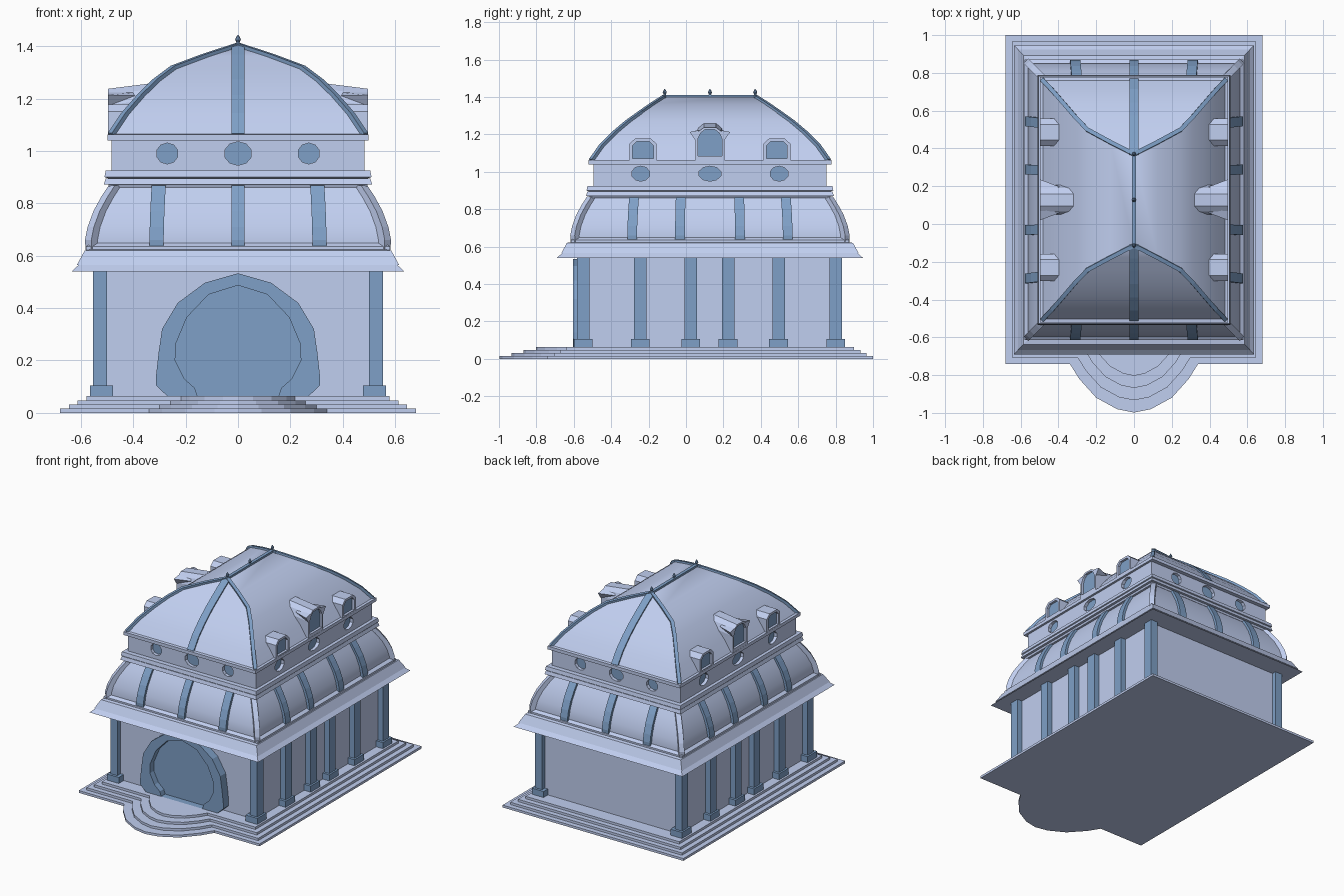
import bpy, bmesh
from math import cos, sin, pi
from mathutils import Vector as V

if "Cube" in bpy.data.objects:
    bpy.data.objects.remove(bpy.data.objects["Cube"])

CY = 0.128  # centre of the building in y


def colour(name, rgb):
    m = bpy.data.materials.new(name)
    m.diffuse_color = (*rgb, 1)
    m.use_nodes = True
    m.node_tree.nodes["Principled BSDF"].inputs["Base Color"].default_value = m.diffuse_color
    return m


LIGHT = colour("light_blue", (0.53, 0.62, 0.87))
DARK = colour("dark_blue", (0.21, 0.35, 0.57))


def loft(name, rings, mat=LIGHT, end_mat=None, smooth=False):
    """Skin a list of equal point rings and cap both ends."""
    bm = bmesh.new()
    vs = [[bm.verts.new(p) for p in r] for r in rings]
    n = len(rings[0])
    for a, b in zip(vs, vs[1:]):
        for i in range(n):
            bm.faces.new((a[i], a[(i + 1) % n], b[(i + 1) % n], b[i]))
    bm.faces.new(vs[0][::-1])
    cap = bm.faces.new(vs[-1])
    cap.material_index = 1 if end_mat else 0
    bmesh.ops.recalc_face_normals(bm, faces=bm.faces)
    me = bpy.data.meshes.new(name)
    bm.to_mesh(me)
    bm.free()
    me.materials.append(mat)
    if end_mat:
        me.materials.append(end_mat)
    ob = bpy.data.objects.new(name, me)
    bpy.context.collection.objects.link(ob)
    if smooth:
        bpy.ops.object.select_all(action='DESELECT')
        ob.select_set(True)
        bpy.context.view_layer.objects.active = ob
        bpy.ops.object.shade_smooth_by_angle(angle=0.6)
    return ob


def rect(hx, hy, z):
    return [(sx * hx, CY + sy * hy, z) for sx, sy in ((-1, -1), (1, -1), (1, 1), (-1, 1))]


def tiers(name, prof, dy, **kw):
    """Rectangular tier from (half width, z) pairs; half length = half width + dy."""
    return loft(name, [rect(h, h + dy, z) for h, z in prof], **kw)


def box(name, x, y, z0, z1, wx, wy, mat):
    return loft(name, [[(x + a * wx / 2, y + b * wy / 2, z) for a, b in
                ((-1, -1), (1, -1), (1, 1), (-1, 1))] for z in (z0, z1)], mat)


def strip(name, pts, w, t, mat=DARK):
    """Raised rib along pts with half-width vector w and outward thickness t."""
    w, t = V(w), V(t)
    return loft(name, [[V(p) - w - t, V(p) + w - t, V(p) + w + t, V(p) - w + t] for p in pts], mat)


def mirror(half):
    """Close a right-half outline (bottom to top) across u = 0."""
    return half + [(-u, z) for u, z in reversed(half) if u > 0]


# stepped plinth with rounded entrance apron
for k in range(4):
    i = 0.034 * k
    apron = [(-.34, -.74), (-.29, -.82), (-.2, -.92), (-.09, -.98), (0, -.998),
             (.09, -.98), (.2, -.92), (.29, -.82), (.34, -.74)]
    s = 1 - 0.12 * k
    ring = [(x * s, -.74 + i + (y + .74) * s) for x, y in apron]
    hx = .68 - i
    ring += [(hx, -.74 + i), (hx, 1 - i), (-hx, 1 - i), (-hx, -.74 + i)]
    loft(f"plinth_step_{k + 1}", [[(x, y, z) for x, y in ring] for z in (0.016 * k, 0.016 * (k + 1))])

# hall walls and pilasters
tiers("hall_walls", [(.515, .06), (.515, .56)], .16)
for s in (-1, 1):
    for y in (-.55, -.245, .025, .225, .495, .80):
        box("pilaster", s * .5265, y, .06, .56, .053, .066, DARK)
        box("pilaster_base", s * .521, y, .06, .105, .088, .1, DARK)

# horseshoe portal
outer = mirror([(.27, .064), (.313, .105), (.313, .14), (.303, .23), (.29, .32), (.23, .42), (.126, .497), (0, .533)])
inner = mirror([(.155, .064), (.165, .095), (.205, .13), (.24, .2), (.237, .265), (.195, .365), (.112, .452), (0, .487)])
loft("portal", [[(u, y, z) for u, z in pr] for pr, y in
                ((outer, -.53), (outer, -.605), (inner, -.605), (inner, -.562))], DARK)

# main cornice
tiers("cornice_lower", [(.6, .54), (.635, .54), (.6, .572), (.55, .572)], .183)
tiers("cornice_upper", [(.55, .565), (.615, .565), (.585, .62), (.55, .626)], .18)

# curved lower roof with corner ribs and dark ribs
tiers("lower_roof_sill", [(.58, .622), (.58, .635), (.56, .648)], .163)
curve = [(.558, .622), (.56, .66), (.55, .71), (.528, .77), (.498, .825), (.47, .868)]
tiers("lower_roof", curve, .163, smooth=True)
for sx in (-1, 1):
    for sy in (-1, 1):
        strip("lower_roof_corner_rib", [(sx * h, CY + sy * (h + .163), z) for h, z in curve],
              (sx * .012, -sy * .012, 0), (sx * .012, sy * .012, 0), LIGHT)
for s in (-1, 1):
    for x in (-.31, 0, .31):
        strip("lower_roof_rib", [(x * (.84 + .29 * h), CY + s * (h + .163), z) for h, z in curve],
              (.027 if x else .025, 0, 0), (0, s * .018, 0))
    for y in (-.415, -.16, .16, .415):
        strip("lower_roof_side_rib", [(s * h, CY + y * (.84 + .29 * h), z) for h, z in curve],
              (0, .026, 0), (s * .018, 0, 0))

# upper cornice
tiers("upper_cornice_lower", [(.49, .86), (.495, .872), (.512, .872), (.505, .895), (.48, .895)], .15)
tiers("upper_cornice_upper", [(.48, .89), (.51, .9), (.505, .925), (.48, .925)], .15)

# drum with recessed octagonal windows
drum = tiers("drum", [(.483, .92), (.483, 1.05)], .14)
cutters = []
for s in (-1, 1):
    for side in (False, True):
        for c in (-1, 0, 1):
            r = (.061 if side else .053) if c == 0 else (.05 if side else .042)
            rz = .045 if c == 0 and not side else .04
            oct_ = [(r * cos(pi * (k + .5) / 5), .99 + rz * sin(pi * (k + .5) / 5)) for k in range(10)]

            def ring(d):
                if side:
                    return [(s * (.483 + d), CY + c * .37 + u, z) for u, z in oct_]
                return [(c * .27 + u, CY + s * (.623 + d), z) for u, z in oct_]
            cutters.append(loft("window_cutter", [ring(-.03), ring(.05)]))
            loft("round_window", [ring(-.04), ring(-.022)], DARK)
bpy.context.view_layer.objects.active = drum
for c in cutters:
    c.hide_render = True
    m = drum.modifiers.new("window_cut", 'BOOLEAN')
    m.operation, m.solver, m.object = 'DIFFERENCE', 'EXACT', c
    bpy.ops.object.modifier_apply(modifier=m.name)
for c in cutters:
    bpy.data.objects.remove(c)
tiers("roof_eave", [(.48, 1.04), (.498, 1.04), (.498, 1.062), (.47, 1.066)], .152)

# domed hip roof
roof = [(.485, .635, 1.06), (.433, .58, 1.138), (.372, .51, 1.208), (.312, .44, 1.267),
        (.245, .37, 1.317), (.125, .305, 1.362), (.002, .242, 1.402)]
loft("main_roof", [rect(*p) for p in roof], smooth=True)
for sy in (-1, 1):
    strip("roof_centre_rib", [(0, CY + sy * hy, z) for hx, hy, z in roof], (.025, 0, 0), (0, sy * .006, .006))
    for sx in (-1, 1):
        strip("roof_hip_rib", [(sx * hx, CY + sy * hy, z) for hx, hy, z in roof],
              (sx * .008, -sy * .008, 0), (sx * .004, sy * .004, .008))
box("ridge_bar", 0, CY, 1.395, 1.412, .022, .5, DARK)
for dy in (-.242, 0, .242):
    loft("finial", [[(r * cos(k * pi / 4), CY + dy + r * sin(k * pi / 4), z) for k in range(8)] for r, z in
         ((.012, 1.4), (.006, 1.415), (.011, 1.424), (.008, 1.432), (.002, 1.443))], DARK)

# dormers on both long sides
small_out = mirror([(.072, 1.055), (.072, 1.15), (.042, 1.178)])
small_in = mirror([(.055, 1.07), (.055, 1.14), (.033, 1.163)])
big_out = mirror([(.078, 1.06), (.078, 1.175), (.062, 1.215), (.032, 1.237)])
big_in = mirror([(.065, 1.085), (.065, 1.175), (.05, 1.207), (.027, 1.225)])
for s in (-1, 1):
    for dy, out, inn, back, lift in ((-.358, small_out, small_in, .37, 0), (.358, small_out, small_in, .37, 0),
                                     (0, big_out, big_in, .3, .025)):
        loft("dormer", [[(s * x, CY + dy + u, z + l) for u, z in pr] for pr, x, l in
             ((out, back, lift), (out, .497, 0), (inn, .497, 0), (inn, .481, 0))], LIGHT, DARK)
    # swept wings of the middle dormer hood
    for sy in (-1, 1):
        loft("dormer_wing", [[(s * .497, CY + sy * u, z) for u, z in ((.075, 1.165), (.108, 1.213), (.06, 1.222))],
                             [(s * .37, CY + sy * u, z) for u, z in ((.05, 1.19), (.06, 1.21), (.05, 1.225))]])
